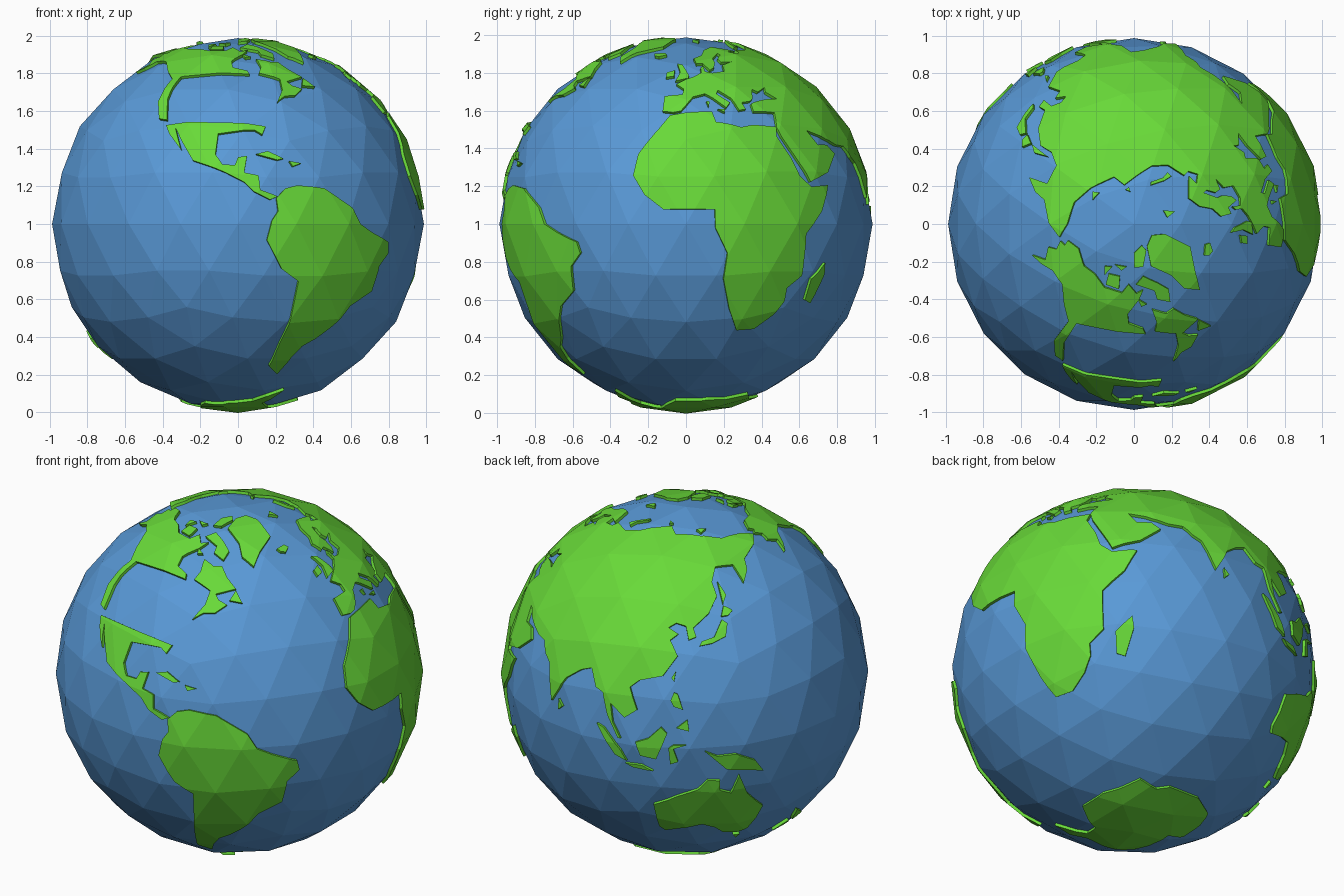
import bpy, bmesh
from math import radians, sin, cos
from mathutils import Vector

SEA_R, LAND_R = 0.988, 1.004


def material(name, color):
    m = bpy.data.materials.new(name)
    m.diffuse_color = color
    return m


BLUE = material("sea_blue", (0.10, 0.32, 0.68, 1))
GREEN = material("land_green", (0.14, 0.70, 0.04, 1))


def direction(lon, lat):
    a, b = radians(lon), radians(lat)
    return Vector((cos(b) * cos(a), cos(b) * sin(a), sin(b)))


def finish(name, bm, mat):
    mesh = bpy.data.meshes.new(name)
    bm.to_mesh(mesh)
    bm.free()
    ob = bpy.data.objects.new(name, mesh)
    ob.location.z = 1
    mesh.materials.append(mat)
    bpy.context.collection.objects.link(ob)


def segment_distance(p, a, b):
    d = b - a
    t = max(0, min(1, (p - a).dot(d) / d.length_squared))
    return (a + d * t - p).length


def cut_along(bm, a, b):
    # slice only the facets that this piece of coastline crosses
    steps = max(1, int((b - a).length / 0.15) + 1)
    pts = [a.lerp(b, i / steps).normalized() * LAND_R for i in range(steps + 1)]
    hit = []
    for f in bm.faces:
        c = f.calc_center_bounds()
        r = max((v.co - c).length for v in f.verts) + 0.02
        if any(segment_distance(c, p, q) < r for p, q in zip(pts, pts[1:])):
            hit.append(f)
    geom = set(hit)
    for f in hit:
        geom.update(f.edges)
        geom.update(f.verts)
    bmesh.ops.bisect_plane(bm, geom=list(geom), dist=1e-5, plane_co=(0, 0, 0),
                           plane_no=a.cross(b).normalized())


def inside_test(dirs):
    # point-in-outline test on the tangent plane, where coast lines are straight
    mid = sum(dirs, Vector()).normalized()
    u = mid.orthogonal().normalized()
    w = mid.cross(u)

    def flat(p):
        return p.dot(u) / p.dot(mid), p.dot(w) / p.dot(mid)
    poly = [flat(d) for d in dirs]

    def inside(p):
        if p.normalized().dot(mid) < 0.1:
            return False
        x, y = flat(p)
        odd = False
        for (x1, y1), (x2, y2) in zip(poly, poly[1:] + poly[:1]):
            if (y1 > y) != (y2 > y) and x < x1 + (y - y1) * (x2 - x1) / (y2 - y1):
                odd = not odd
        return odd
    return inside


def land(name, *outlines):
    bm = bmesh.new()
    bmesh.ops.create_icosphere(bm, subdivisions=3, radius=LAND_R)
    tests = []
    for outline in outlines:
        dirs = [direction(*p) for p in outline]
        tests.append(inside_test(dirs))
        for a, b in zip(dirs, dirs[1:] + dirs[:1]):
            cut_along(bm, a, b)
    sea = [f for f in bm.faces if not any(t(f.calc_center_median()) for t in tests)]
    bmesh.ops.delete(bm, geom=sea, context='FACES')
    bmesh.ops.dissolve_limit(bm, angle_limit=0.01, verts=bm.verts[:], edges=bm.edges[:])
    # give the plate its thickness
    new = bmesh.ops.extrude_face_region(bm, geom=bm.faces[:], use_keep_orig=True)["geom"]
    for v in new:
        if isinstance(v, bmesh.types.BMVert):
            v.co *= 0.972
    bmesh.ops.recalc_face_normals(bm, faces=bm.faces[:])
    finish(name, bm, GREEN)


# ocean ball
bm = bmesh.new()
bmesh.ops.create_icosphere(bm, subdivisions=3, radius=SEA_R)
finish("ocean", bm, BLUE)

# Africa, Europe and Asia form one plate
africa = [(-17, 15), (-16, 22), (-10, 30), (-6, 35.5), (10, 37), (11, 33), (20, 31), (25, 32),
          (34, 31), (33, 28), (37, 21), (39, 15), (43, 11.5), (51, 12), (47, 4), (40, -3), (40, -16),
          (35, -20), (35, -24), (32, -29), (26, -34), (19, -34.5), (15, -27), (12, -17), (13, -9),
          (9, -1), (9, 4.5), (-7, 4.5), (-13, 9)]
west_asia = [(34, 31), (35, 28), (39, 21), (43, 13), (52, 16), (59, 22), (56, 25), (51, 25),
             (48, 30), (56, 27), (62, 25), (65, 40), (60, 50), (47, 46), (38, 47), (37, 45), (41, 42),
             (35, 42), (30, 41), (27, 40), (27, 37), (36, 36.5)]
europe = [(60, 68.5), (44, 68), (44, 66), (38, 64.5), (33, 66.5), (41, 67), (33, 69.5), (25, 71),
          (15, 68.5), (11, 64.5), (5, 62), (6, 58.5), (10, 59), (13, 55.5), (16, 57), (18, 60),
          (17.5, 62), (24, 65.7), (25, 64.5), (21, 62), (22, 60), (29, 60), (22, 58.5), (21, 55),
          (14, 54), (10, 54.5), (10, 57.5), (8, 56.5), (8, 54), (4, 52), (-4.5, 48.5), (-1, 46),
          (-1.5, 43.5), (-9, 43), (-9, 37), (-5, 36.5), (-2, 37), (0, 39), (3, 42.5), (8, 44),
          (11, 42.5), (16, 38.5), (18, 40.5), (13, 44), (14, 45.5), (19, 42), (21, 37.5), (24, 38),
          (23, 40.5), (27, 41), (28.5, 42), (30.5, 46), (33, 45), (38, 47), (47, 46), (60, 50)]
asia = [(62, 25), (67, 24.5), (70, 21), (73, 19), (77, 8), (80, 13), (82, 17), (87, 21), (91, 22.5),
        (94, 17), (97, 16), (99, 9), (103, 2), (104, 2), (101, 7), (100, 13), (105, 9), (109, 12),
        (106, 19), (109, 21.5), (117, 23.5), (122, 30), (119, 35), (122, 37), (118, 39), (121, 40.5),
        (125, 39.5), (126, 35), (129, 36), (128, 39), (135, 43.5), (140, 49), (139, 54), (143, 59),
        (155, 59), (156, 52), (162, 56), (165, 60), (179, 63), (190, 66), (180, 69), (160, 70),
        (140, 72.5), (113, 74), (104, 77.5), (87, 75), (73, 71), (60, 68.5), (60, 50), (65, 40)]
land("africa_europe_asia", africa, west_asia, europe, asia)

# Americas: the middle of the northern continent is open
land("north_america_northwest",
     [(-124, 51), (-131, 55), (-140, 60), (-150, 60), (-157, 57), (-163, 55), (-158, 59), (-165, 61.5),
      (-162, 64), (-167, 66), (-163, 67), (-166, 68.5), (-156, 71), (-140, 69.5), (-128, 70),
      (-115, 68), (-100, 68), (-95, 71), (-88, 68), (-82, 69), (-86, 66), (-94, 61), (-93, 57.5),
      (-85, 55.5), (-84, 53.5), (-104, 54), (-120, 52), (-120.5, 42), (-117.5, 34), (-121, 34.5),
      (-124.5, 41)])
land("north_america_northeast",
     [(-78, 62), (-70, 59.5), (-65, 60), (-61, 56), (-56, 52), (-66, 50), (-64, 48), (-60, 46.5),
      (-65, 43.5), (-70, 43), (-74, 40.5), (-70, 46), (-69, 51), (-79, 54), (-77, 57)])
land("central_america",
     [(-117, 32), (-98, 33), (-80, 31.5), (-81.5, 28.5), (-84, 30), (-97, 29), (-97.5, 22), (-95, 18.5),
      (-91, 18.5), (-90, 21), (-87, 21.5), (-88, 16), (-83.5, 15), (-83, 10.5), (-80, 9.5), (-77.5, 8.5),
      (-80, 7.5), (-85, 10), (-88, 13), (-94, 16), (-105, 20), (-109, 25.5), (-113, 31),
      (-109.5, 23.5), (-115, 29)])
land("south_america",
     [(-78, 8), (-75, 11), (-71, 12), (-62, 11), (-52, 5), (-49, 0), (-44, -2.5), (-36, -5.5),
      (-35, -9), (-39, -13), (-40, -21), (-48, -26), (-54, -34), (-58, -38), (-63, -41), (-66, -46),
      (-69, -54), (-75, -50), (-73, -40), (-71, -30), (-70, -18), (-76, -14), (-81, -5), (-79.5, 1),
      (-77.5, 4)])
land("caribbean_islands", [(-84, 22), (-80, 23), (-75, 20.5), (-77, 20)],
     [(-73, 19.7), (-69, 19), (-72, 18)])

# northern islands
land("greenland", [(-45, 60), (-52, 64), (-54, 70), (-68, 76), (-60, 82), (-32, 83.5), (-18, 80),
                   (-22, 71), (-38, 65.5)])
land("arctic_islands",
     [(-80, 73.5), (-68, 70), (-62, 66.5), (-65, 62.5), (-73, 65), (-73, 68), (-88, 71)],
     [(-90, 81), (-70, 83), (-65, 81), (-78, 76.5), (-90, 76.5)],
     [(-117, 72.5), (-105, 73), (-103, 69), (-115, 69)], [(-125, 74), (-117, 75), (-120, 71.5)],
     [(-115, 76), (-100, 76.5), (-105, 75)], [(-87, 66), (-81, 64), (-85, 63.5)],
     [(52, 71), (55, 73.5), (67, 77), (68, 76), (58, 73), (57, 70.7)],
     [(11, 79.5), (25, 80), (17, 76.7)], [(96, 80), (104, 79), (98, 78.5)],
     [(138, 75.5), (150, 75.2), (142, 73.7)])
land("north_atlantic_islands",
     [(-24, 65.5), (-16, 66.4), (-14, 65), (-19, 63.4), (-22.5, 64)],
     [(-5, 58.5), (-2, 57.5), (1.5, 52.5), (1, 51), (-5, 50), (-3, 54)],
     [(-10, 54), (-6, 55), (-6, 52.3), (-10, 51.7)], [(-59, 48), (-56, 51.5), (-53, 47)])
land("mediterranean_islands", [(8.3, 41), (9.7, 41), (9, 39)], [(12.5, 38), (15.5, 38), (15, 36.7)])

# eastern and southern islands
land("madagascar", [(44, -17), (49.5, -12), (50, -16), (47, -25), (44, -24)])
land("pacific_rim_islands",
     [(130, 33), (131, 34.5), (136, 35.7), (140, 41), (142, 39.5), (140.5, 35.5), (135, 33.7)],
     [(140, 42), (142, 45.5), (145.5, 43.5), (143, 42)], [(142, 54), (144.5, 49), (142, 46)],
     [(120, 23), (121.5, 25.2), (121, 22)], [(120, 16), (121, 18.5), (122.3, 18), (124, 13), (121, 14)],
     [(122, 7), (125.5, 9.7), (126, 6)], [(80, 9.5), (81.8, 7.5), (80.2, 6)])
land("southeast_asia_islands",
     [(95.5, 5.5), (98, 4.5), (104, -2), (106, -5.5), (102, -4), (98, 1.5)],
     [(105.5, -6.5), (111, -6.5), (114.5, -8.3), (108, -7.7)],
     [(109, 1.5), (113, 3), (117, 7), (119, 5), (117.5, 1), (115.5, -4), (110.5, -3)],
     [(119.5, 0), (121, 1.2), (125, 1.5), (121, 0), (122.5, -4.5), (120, -5.5)],
     [(131, -1), (135, -3), (141, -2.7), (147.5, -6), (150.5, -10.3), (143, -9), (138, -8)])
land("australia",
     [(114, -22), (122, -18), (129, -15), (132, -11.5), (136, -12), (136, -15.5), (140, -17.5),
      (142.5, -11), (146, -19), (153, -26), (150, -37), (146, -39), (140, -37.5), (136, -34),
      (131, -31.5), (124, -33), (117, -35), (115, -33)])
land("southern_islands", [(145, -41), (148, -41), (147, -43.5)],
     [(173, -35), (178, -38), (175.5, -41.5), (174, -39)], [(173, -41), (174, -42), (169, -46.5), (167, -45)])
land("antarctica",
     [(-57, -63), (-62, -74), (-40, -78), (-25, -75), (-10, -71), (20, -70), (40, -69), (55, -66),
      (70, -69), (80, -67), (110, -66), (135, -66), (150, -68.5), (170, -72), (165, -78), (-160, -78),
      (-150, -76.5), (-130, -74), (-100, -73), (-75, -72), (-67, -67)])
